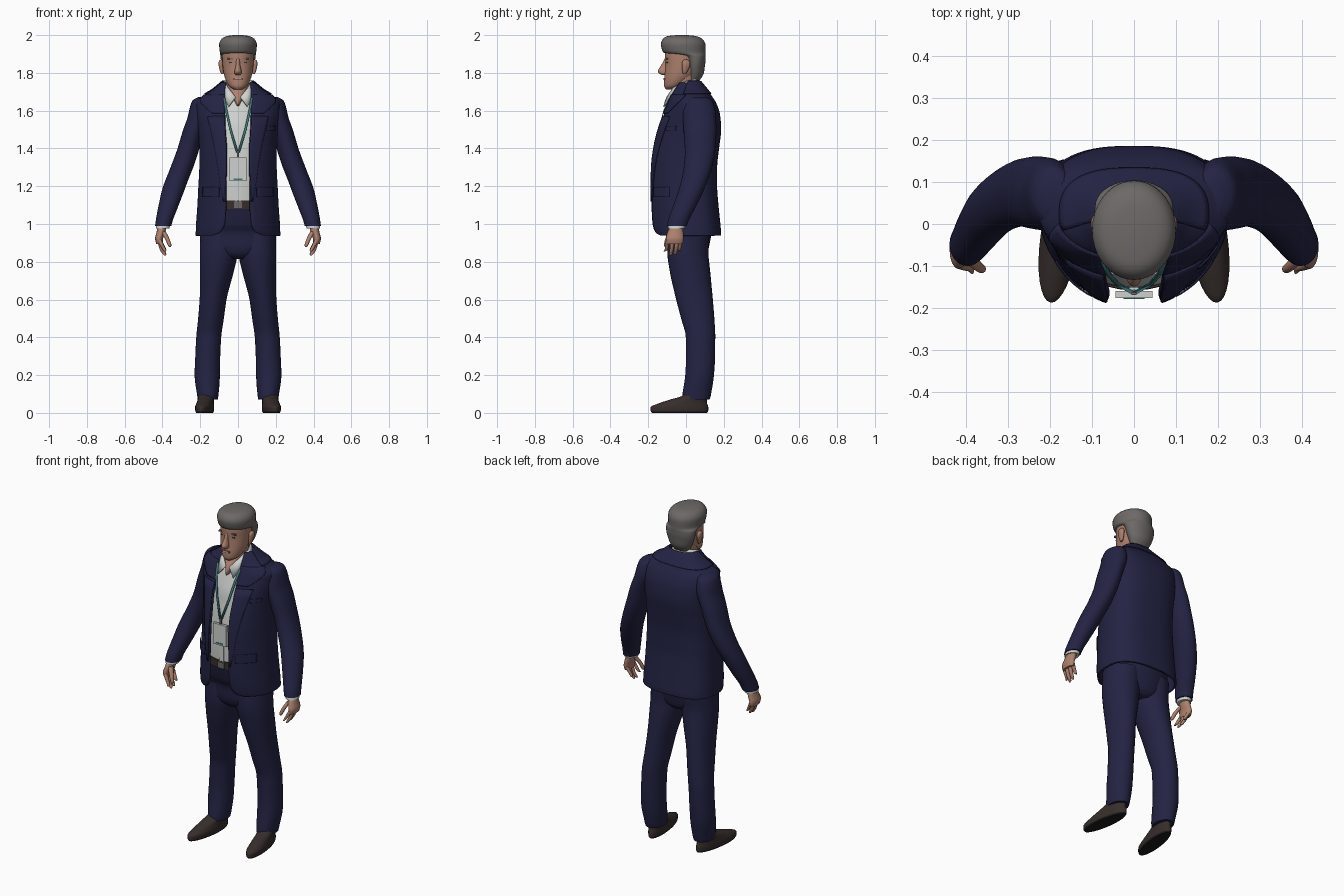
import bpy, math

def material(name, r, g, b):
    m = bpy.data.materials.new(name)
    m.diffuse_color = (r, g, b, 1)
    return m

NAVY = material("navy cloth", 0.017, 0.017, 0.058)
WHITE = material("white shirt", 0.62, 0.64, 0.62)
SKIN = material("skin", 0.42, 0.22, 0.155)
HAIR = material("grey hair", 0.15, 0.14, 0.135)
LEATHER = material("brown leather", 0.038, 0.027, 0.024)
SOLE = material("black sole", 0.012, 0.011, 0.011)
TEAL = material("teal ribbon", 0.05, 0.2, 0.21)
LIP = material("lips", 0.25, 0.09, 0.07)

def smooth(rows, k=4):
    """Fill in rows between the given ones without overshoot."""
    def tangent(i, c):
        if i in (0, len(rows) - 1):
            j = min(i, len(rows) - 2)
            return rows[j + 1][c] - rows[j][c]
        a, b = rows[i][c] - rows[i - 1][c], rows[i + 1][c] - rows[i][c]
        return 0 if a * b <= 0 else 2 * a * b / (a + b)
    out = []
    for i in range(len(rows) - 1):
        for s in range(k):
            t = s / k
            out.append([rows[i][c] * (2*t**3 - 3*t*t + 1) + tangent(i, c) * (t**3 - 2*t*t + t)
                        + rows[i+1][c] * (3*t*t - 2*t**3) + tangent(i+1, c) * (t**3 - t*t)
                        for c in range(len(rows[0]))])
    return out + [list(rows[-1])]

def make(name, verts, faces, mat, mirror=False, thick=0, offset=-1):
    me = bpy.data.meshes.new(name)
    me.from_pydata(verts, [], faces)
    me.materials.append(mat)
    ob = bpy.data.objects.new(name, me)
    bpy.context.collection.objects.link(ob)
    if mirror:
        ob.modifiers.new("mirror", 'MIRROR').use_clip = True
    if thick:
        mod = ob.modifiers.new("thickness", 'SOLIDIFY')
        mod.thickness, mod.offset = thick, offset
    return ob

def loft(name, rings, mat, mirror=False, n=28, k=4, turn=0, at=(0, 0)):
    """Closed body from elliptical rings (z, cx, cy, rx, ry)."""
    rows = smooth(rings, k)
    verts, faces = [], []
    for z, cx, cy, rx, ry in rows:
        for j in range(n):
            a = 2 * math.pi * j / n
            x, y = cx + rx * math.cos(a), cy + ry * math.sin(a)
            verts.append((at[0] + x * math.cos(turn) - y * math.sin(turn),
                          at[1] + x * math.sin(turn) + y * math.cos(turn), z))
    for i in range(len(rows) - 1):
        for j in range(n):
            j2 = (j + 1) % n
            faces.append((i*n + j, i*n + j2, (i+1)*n + j2, (i+1)*n + j))
    faces += [tuple(reversed(range(n))), tuple(range(len(verts) - n, len(verts)))]
    return make(name, verts, faces, mat, mirror)

def grid(name, rows, mat, mirror=False, thick=0.004, offset=0):
    w = len(rows[0])
    faces = [(i*w + j, i*w + j + 1, (i+1)*w + j + 1, (i+1)*w + j)
             for i in range(len(rows) - 1) for j in range(w - 1)]
    return make(name, [p for r in rows for p in r], faces, mat, mirror, thick, offset)

def box(name, c, s, mat, mirror=False):
    v = [(c[0] + s[0]*x/2, c[1] + s[1]*y/2, c[2] + s[2]*z/2)
         for z in (-1, 1) for x, y in ((-1, -1), (1, -1), (1, 1), (-1, 1))]
    f = [(3, 2, 1, 0), (4, 5, 6, 7)] + [(i, (i+1) % 4, (i+1) % 4 + 4, i + 4) for i in range(4)]
    return make(name, v, f, mat, mirror)

# Jacket: (z, half width, centre y, front y, back y, half opening)
JACKET = smooth([
    (.938, .225, .02, -.172, .186, .135), (.955, .224, .02, -.18, .186, .095),
    (1.0, .222, .02, -.188, .182, .072), (1.1, .215, .02, -.192, .172, .065),
    (1.2, .21, .02, -.192, .165, .065), (1.3, .205, .02, -.19, .165, .062),
    (1.4, .205, .02, -.178, .175, .062), (1.5, .212, .02, -.155, .186, .068),
    (1.58, .222, .02, -.125, .18, .07), (1.64, .225, .02, -.1, .16, .07),
    (1.68, .185, .02, -.085, .135, .07), (1.71, .135, .018, -.075, .112, .07),
    (1.75, .088, .01, -.055, .08, .066)], 5)

def jacket_point(u, z, grow=1.0):
    """Point on the jacket; u runs from the front edge (0) to mid back (1)."""
    i = max(0, min(len(JACKET) - 2, sum(r[0] <= z for r in JACKET) - 1))
    a, b = JACKET[i], JACKET[i + 1]
    t = (z - a[0]) / (b[0] - a[0])
    _, rx, cy, f, back, o = [p + (q - p) * t for p, q in zip(a, b)]
    start = math.asin(min(1, o / rx))
    th = start + (math.pi - start) * u
    s, c = max(0, math.sin(th)), math.cos(th)
    if c > 0:
        x, y = rx * s, cy - (cy - f) * c
    else:  # squarer back
        x, y = rx * s ** .75, cy + (back - cy) * (-c) ** .75
    return (x * grow if u < 1 else 0, cy + (y - cy) * grow, z)

grid("jacket_body", [[jacket_point(j / 32, r[0]) for j in range(33)] for r in JACKET],
     NAVY, True, 0.011, -1)

def patch(name, u0, u1, z0, z1, grow=1.02, mirror=True, nu=8, nz=10):
    rows = []
    for i in range(nz + 1):
        z = z0 + (z1 - z0) * i / nz
        a, b = u0(z), u1(z)
        rows.append([jacket_point(a + (b - a) * j / nu, z, grow) for j in range(nu + 1)])
    return grid(name, rows, NAVY, mirror)

patch("lapel", lambda z: 0, lambda z: .02 + .15 * (z - 1.12) / .45, 1.12, 1.57)
patch("upper_lapel", lambda z: 0, lambda z: .11 + .25 * (z - 1.585) / .1, 1.585, 1.685, 1.025)
patch("jacket_collar", lambda z: .3, lambda z: 1, 1.69, 1.757, 1.05, nu=16)
patch("pocket_flap", lambda z: .06, lambda z: .26, 1.145, 1.195)
patch("breast_pocket", lambda z: .16, lambda z: .29, 1.495, 1.518, 1.02, False)

# Sleeves and shirt cuffs
loft("sleeve", [(1.672, .18, .065, .03, .04), (1.655, .192, .068, .048, .068),
                (1.58, .203, .07, .06, .088), (1.5, .232, .074, .058, .087),
                (1.4, .262, .075, .058, .081), (1.3, .297, .063, .06, .075),
                (1.2, .336, .035, .06, .068), (1.1, .367, -.005, .053, .062),
                (1.02, .39, -.04, .045, .055), (.99, .396, -.048, .043, .052)][::-1], NAVY, True)
loft("shirt_cuff", [(.975, .399, -.052, .036, .044), (1.01, .394, -.046, .037, .046)], WHITE, True, k=1)

# Hands
loft("palm", [(.895, .416, -.06, .017, .043), (.92, .418, -.06, .021, .047),
              (.95, .41, -.057, .023, .043), (.99, .4, -.05, .024, .032)], SKIN, True, 16)
for i, (dy, tip) in enumerate(((-.037, .855), (-.013, .832), (.011, .836), (.033, .858))):
    y = -.058 + dy
    loft("finger_%d" % (i + 1),
         [(tip, .385, y - .012 + dy * .2, .004, .005), (tip + .008, .389, y - .01, .009, .009),
          (tip + .035, .404, y - .005, .011, .0105), (.915, .416, y, .012, .012)], SKIN, True, 10, 3)
loft("thumb", [(.878, .36, -.108, .004, .005), (.888, .362, -.107, .01, .01),
               (.92, .374, -.098, .012, .013), (.96, .396, -.075, .014, .017)], SKIN, True, 10, 3)

# Shirt, open collar, buttons
loft("shirt", [(1.08, 0, 0, .18, .15), (1.2, 0, 0, .183, .153), (1.3, 0, 0, .183, .152),
               (1.4, 0, .01, .185, .153), (1.5, 0, .02, .188, .148), (1.6, 0, .02, .18, .118),
               (1.67, 0, .02, .12, .09), (1.73, 0, .005, .068, .066)], WHITE, n=36)
grid("shirt_collar", [
    [(.05, -.118, 1.62), (.077, -.065, 1.68), (.083, 0, 1.72), (.06, .055, 1.725), (0, .078, 1.725)],
    [(.012, -.1, 1.672), (.052, -.066, 1.722), (.07, 0, 1.755), (.05, .048, 1.768), (0, .066, 1.768)]],
    WHITE, True, .007)
box("shirt_placket", (0, -.152, 1.21), (.024, .009, .2), WHITE)

# Belt and buckle
loft("belt", [(1.08, 0, 0, .19, .158), (1.125, 0, 0, .188, .157)], LEATHER, n=36, k=1)
box("belt_buckle", (0, -.159, 1.102), (.042, .008, .036), HAIR)

# Trousers
loft("trouser_hips", [(.815, 0, .015, .08, .075), (.84, 0, .012, .15, .1), (.88, 0, .01, .195, .112),
                      (.95, 0, .014, .203, .122), (1.0, 0, .008, .2, .14),
                      (1.085, 0, 0, .187, .154)], NAVY, n=36)
loft("trouser_leg", [(.07, .16, .053, .053, .072), (.1, .16, .057, .057, .076),
                     (.2, .163, .072, .067, .076), (.3, .16, .077, .066, .077),
                     (.4, .155, .077, .066, .078), (.5, .143, .062, .068, .088),
                     (.6, .132, .045, .071, .097), (.75, .112, .021, .09, .107),
                     (.85, .102, .01, .1, .109), (.95, .1, .014, .1, .11)], NAVY, True, 32)

# Shoes with black soles
shoe = loft("shoe", [(0, 0, -.035, .04, .147), (.012, 0, -.035, .045, .154),
                     (.03, 0, -.035, .046, .154), (.05, 0, -.017, .043, .13),
                     (.07, 0, .012, .041, .099), (.09, 0, .045, .042, .066),
                     (.11, 0, .052, .04, .058)], LEATHER, True, 32, turn=math.radians(8), at=(.172, 0))
shoe.data.materials.append(SOLE)
for p in shoe.data.polygons:
    p.material_index = 1 if p.center.z < .01 else 0

# Neck, head and features
loft("neck", [(1.625, 0, -.08, .005, .035), (1.65, 0, -.06, .02, .052), (1.68, 0, -.035, .045, .062),
              (1.72, 0, -.012, .058, .06), (1.8, 0, 0, .064, .06)], SKIN)
loft("head", [(1.713, 0, -.08, .022, .026), (1.728, 0, -.067, .045, .048),
              (1.76, 0, -.045, .064, .071), (1.8, 0, -.025, .076, .088),
              (1.85, 0, -.015, .082, .095), (1.9, 0, -.012, .084, .1),
              (1.95, 0, -.01, .078, .09), (1.98, 0, -.01, .05, .06)], SKIN, n=36)
loft("nose", [(1.79, 0, -.112, .012, .018), (1.798, 0, -.116, .019, .027),
              (1.81, 0, -.118, .019, .031), (1.845, 0, -.108, .011, .021),
              (1.875, 0, -.1, .01, .013)], SKIN, n=16)
loft("ear", [(1.795, .083, -.008, .006, .008), (1.81, .086, -.005, .01, .015),
             (1.845, .091, 0, .012, .023), (1.863, .091, 0, .01, .018),
             (1.87, .089, 0, .004, .008)], SKIN, True, 14)
loft("hair", [(1.755, 0, .04, .048, .028), (1.8, 0, .05, .071, .045), (1.85, 0, .05, .088, .052),
              (1.888, 0, .04, .093, .064), (1.908, 0, -.008, .096, .112),
              (1.95, 0, -.015, .1, .118), (1.98, 0, -.018, .087, .104),
              (1.995, 0, -.022, .058, .074), (2.0, 0, -.022, .022, .03)], HAIR, n=36)
box("eyebrow", (.036, -.1, 1.876), (.038, .012, .008), HAIR, True)
box("eye", (.034, -.098, 1.855), (.022, .008, .006), LEATHER, True)
box("mouth", (0, -.111, 1.768), (.046, .014, .011), LIP)
box("teeth", (0, -.1165, 1.769), (.032, .005, .005), WHITE)

# Lanyard and badge
strap = [(.074, -.085, 1.67), (.062, -.118, 1.6), (.04, -.142, 1.5), (.004, -.163, 1.38)]
grid("lanyard", [[(x - .006, y, z), (x + .006, y, z)] for x, y, z in strap[::-1]], TEAL, True)
box("badge_clip", (0, -.165, 1.37), (.012, .008, .04), HAIR)
box("badge", (0, -.168, 1.29), (.088, .016, .125), WHITE)
box("badge_stripe", (0, -.1765, 1.238), (.05, .003, .008), TEAL)

# Smooth shading with crisp edges
for ob in bpy.context.scene.objects:
    ob.select_set(True)
    bpy.context.view_layer.objects.active = ob
bpy.ops.object.shade_smooth_by_angle(angle=math.radians(50))
